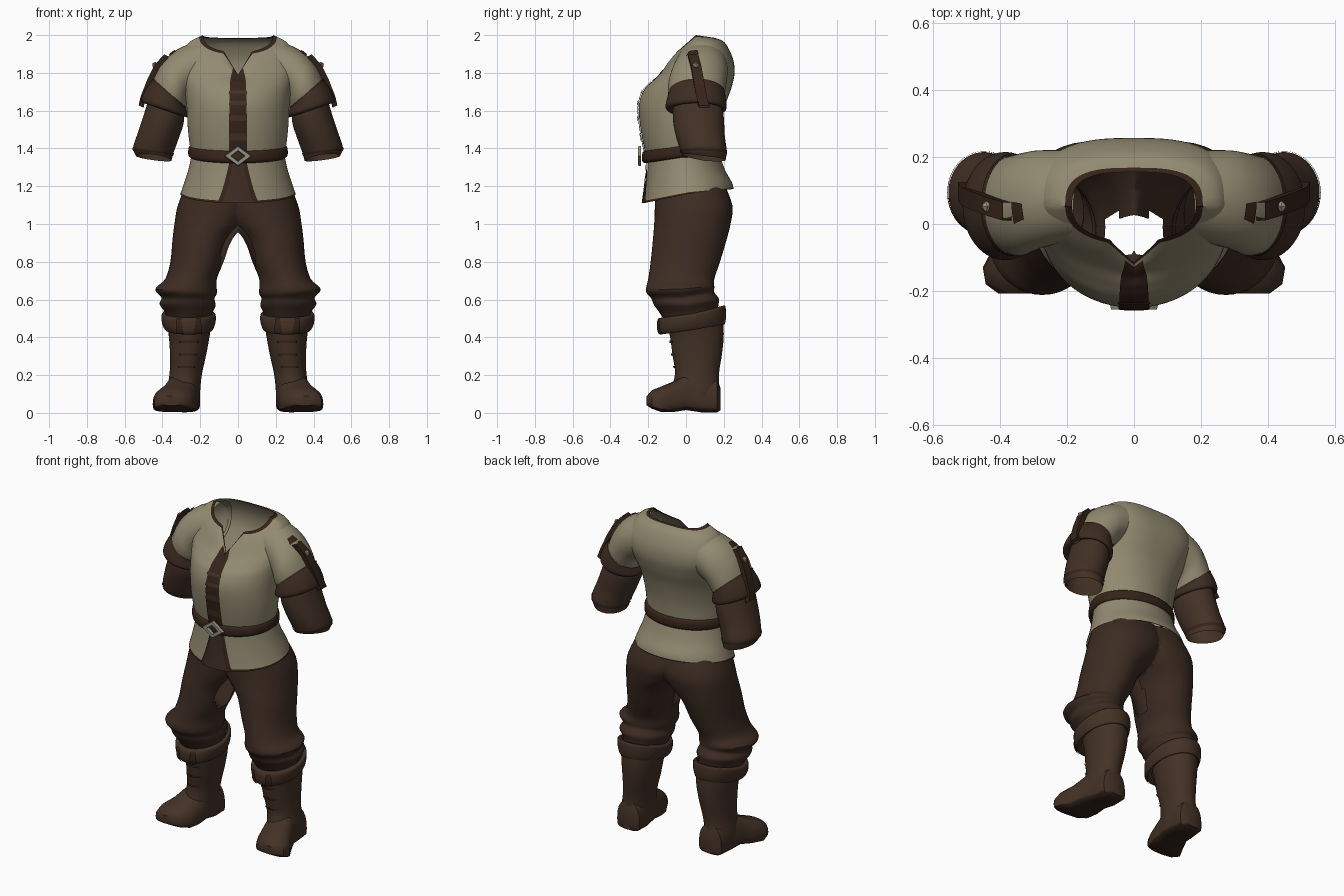
import bpy, bmesh, math
from mathutils import Vector

if "Cube" in bpy.data.objects:
    bpy.data.objects.remove(bpy.data.objects["Cube"])


def material(name, rgb):
    m = bpy.data.materials.new(name)
    m.diffuse_color = (*rgb, 1)
    m.use_nodes = True
    m.node_tree.nodes["Principled BSDF"].inputs["Base Color"].default_value = m.diffuse_color
    return m


TAN = material("tan cloth", (0.29, 0.255, 0.165))
TROUSER = material("trouser brown", (0.046, 0.025, 0.016))
LEATHER = material("leather brown", (0.056, 0.031, 0.019))
TRIM = material("dark trim", (0.036, 0.017, 0.010))
SOLE = material("sole brown", (0.033, 0.018, 0.012))
METAL = material("buckle metal", (0.30, 0.28, 0.21))


# A ring is an oval given by its two side points, its depth and its tilt
def ring(x0, z0, x1, z1, yf, yb, sf=0, sb=0, nf=2, nb=2, dip=0):
    return (x0, z0, x1, z1, yf, yb, sf, sb, nf, nb, dip)


def band(z, hw, yf, yb, **k):
    return ring(-hw, z, hw, z, yf, yb, **k)


def surf(rings, t, a):
    """Point on the smooth loft through the rings, at ring position t and angle a."""
    n = len(rings) - 1
    i = min(int(t), n - 1)
    f = t - i
    p = [rings[max(0, min(n, i + d))] for d in (-1, 0, 1, 2)]
    r = [0.5 * (2 * q1 + (q2 - q0) * f + (2 * q0 - 5 * q1 + 4 * q2 - q3) * f ** 2
                + (3 * q1 - q0 - 3 * q2 + q3) * f ** 3) for q0, q1, q2, q3 in zip(*p)]
    x0, z0, x1, z1, yf, yb, sf, sb, nf, nb, dip = r
    c, s = math.cos(a), math.sin(a)
    e = 2 / (nf if s < 0 else nb)
    cx = math.copysign(abs(c) ** e, c)
    sy = math.copysign(abs(s) ** e, s)
    x = (x0 + x1) / 2 + cx * (x1 - x0) / 2
    z = (z0 + z1) / 2 + cx * (z1 - z0) / 2 + (sf if s < 0 else sb) * abs(sy)
    y = (yf + yb) / 2 + sy * (yb - yf) / 2
    if s < 0:
        d = dip * max(0, 1 - abs(x) / 0.075)
        y, z = y - 0.55 * d, z - d
    return Vector((x, y, z))


def finish(name, bm, mats, mirror=False, rule=None, angle=40):
    if mirror:  # keep only the right half before mirroring
        bmesh.ops.bisect_plane(bm, geom=bm.verts[:] + bm.edges[:] + bm.faces[:],
                               plane_co=(0, 0, 0), plane_no=(1, 0, 0), clear_inner=True)
    bmesh.ops.recalc_face_normals(bm, faces=bm.faces)
    me = bpy.data.meshes.new(name)
    bm.to_mesh(me)
    bm.free()
    for m in mats:
        me.materials.append(m)
    ob = bpy.data.objects.new(name, me)
    bpy.context.collection.objects.link(ob)
    if rule:
        for p in me.polygons:
            p.material_index = rule(p)
    if mirror:
        ob.modifiers.new("Mirror", 'MIRROR').merge_threshold = 0.0005
    bpy.ops.object.select_all(action='DESELECT')
    ob.select_set(True)
    bpy.context.view_layer.objects.active = ob
    bpy.ops.object.shade_smooth_by_angle(angle=math.radians(angle))
    return ob


def grid(name, rows, closed, mats, skip=None, **k):
    bm = bmesh.new()
    v = [[bm.verts.new(p) for p in row] for row in rows]
    for r0, r1 in zip(v, v[1:]):
        m = len(r0)
        for j in range(m if closed else m - 1):
            if not (skip and skip(r0[j].co)):
                bm.faces.new((r0[j], r0[(j + 1) % m], r1[(j + 1) % m], r1[j]))
    return finish(name, bm, mats, **k)


def loft(name, rings, mats, segs=48, sub=4, edge=0, **k):
    """Loft through rings; the last edge rows take the second material."""
    n = (len(rings) - 1) * sub
    rows = [[surf(rings, i / sub, 2 * math.pi * j / segs) for j in range(segs)]
            for i in range(n + 1)]
    if edge:
        k["rule"] = lambda p: int(p.index >= (n - edge) * segs)
    return grid(name, rows, True, mats, **k)


def patch(name, rings, t0, t1, mid, w0, w1, mat, off=0.006, nu=12, nv=10, **k):
    """Thin strip lying just outside a loft."""
    rows = []
    for i in range(nv + 1):
        t = t0 + (t1 - t0) * i / nv
        w = w0 + (w1 - w0) * i / nv
        row = []
        centre = (surf(rings, t, 0) + surf(rings, t, math.pi)) / 2
        for j in range(nu + 1):
            p = surf(rings, t, mid + w * (2 * j / nu - 1))
            d = p - centre
            d.z = 0.0
            row.append(p + d.normalized() * off)
        rows.append(row)
    return grid(name, rows, False, [mat], **k)


FRONT = -math.pi / 2

# Tunic body with a split neckline
torso = [
    band(1.37, 0.25, -0.215, 0.17),
    band(1.50, 0.265, -0.24, 0.18),
    band(1.62, 0.272, -0.25, 0.205, nb=2.3),
    band(1.72, 0.285, -0.228, 0.24, sf=-0.02, nb=2.6),
    band(1.80, 0.30, -0.185, 0.257, sf=-0.05, nb=2.8),
    band(1.88, 0.30, -0.14, 0.247, sf=-0.085, nb=2.8, dip=0.03),
    band(1.96, 0.26, -0.095, 0.205, sf=-0.10, nb=2.8, dip=0.075),
    band(2.00, 0.185, -0.05, 0.155, sf=-0.09, sb=-0.015, nf=2.3, nb=3, dip=0.12),
]
loft("tunic_body", torso, [TAN, TRIM], segs=72, sub=6, edge=2)
patch("front_placket", torso, 0.1, 6.6, FRONT, 0.19, 0.10, TRIM, 0.006, 8, 36)
for i in range(4):
    patch("placket_fold", torso, 0.6 + i * 0.75, 0.85 + i * 0.75, FRONT, 0.17, 0.15,
          LEATHER, 0.010, 6, 3)

# Tunic skirt, hem and front flap
skirt = [
    band(1.38, 0.243, -0.20, 0.175),
    band(1.29, 0.262, -0.205, 0.205, sf=-0.01),
    band(1.21, 0.288, -0.215, 0.243, sf=-0.03, sb=0.01),
    band(1.16, 0.305, -0.225, 0.252, sf=-0.05, sb=0.025),
]
loft("tunic_skirt", skirt, [TAN, TRIM], segs=64, edge=1)
patch("flap_edge", skirt, 0.2, 3, FRONT, 0.15, 0.36, TRIM)
patch("skirt_flap", skirt, 0.2, 3, FRONT, 0.07, 0.27, TROUSER, 0.010)

# Belt and diamond buckle
belt = [band(z, 0.247 + d, -0.217 - d, 0.175 + d, sf=-0.03)
        for z, d in ((1.417, 0.0), (1.41, 0.012), (1.385, 0.017), (1.36, 0.014), (1.352, 0.0))]
loft("belt", belt, [TRIM], segs=64, sub=2)
bm = bmesh.new()
outline = [(0.068, 0), (0, 0.05), (-0.068, 0), (0, -0.05)]
loops = []
for k, y in ((1.08, -0.238), (1, -0.255), (0.58, -0.255), (0.52, -0.238)):
    loops.append([bm.verts.new((x * k, y, 1.36 + z * k)) for x, z in outline])
for a, b in zip(loops, loops[1:]):
    for j in range(4):
        bm.faces.new((a[j], a[(j + 1) % 4], b[(j + 1) % 4], b[j]))
finish("buckle", bm, [METAL], angle=15)

# Short sleeves, rolled cuffs and forearm sleeves
sleeve = [
    ring(0.21, 1.70, 0.18, 1.98, -0.05, 0.22),
    ring(0.255, 1.665, 0.32, 1.925, -0.075, 0.22),
    ring(0.27, 1.62, 0.41, 1.84, -0.095, 0.21),
    ring(0.28, 1.60, 0.465, 1.72, -0.085, 0.20),
]
loft("sleeve", sleeve, [TAN, TRIM], mirror=True, edge=1)
cuff = [
    ring(0.275, 1.615, 0.447, 1.77, -0.09, 0.205),
    ring(0.266, 1.595, 0.485, 1.72, -0.102, 0.212),
    ring(0.26, 1.575, 0.512, 1.662, -0.108, 0.215),
    ring(0.275, 1.565, 0.50, 1.64, -0.09, 0.205),
    ring(0.30, 1.58, 0.47, 1.65, -0.06, 0.18),
]
loft("sleeve_cuff", cuff, [TROUSER], mirror=True)
patch("cuff_edge", cuff, 0.0, 0.25, 0, math.pi, math.pi, TRIM, 0.004, 48, 3, mirror=True)
forearm = [
    ring(0.29, 1.63, 0.465, 1.69, -0.065, 0.185),
    ring(0.287, 1.54, 0.495, 1.59, -0.07, 0.20),
    ring(0.315, 1.45, 0.528, 1.49, -0.055, 0.205),
    ring(0.342, 1.375, 0.555, 1.405, -0.03, 0.215),
    ring(0.352, 1.335, 0.54, 1.36, -0.02, 0.21, sf=0.02, sb=-0.01),
]
loft("forearm_sleeve", forearm, [LEATHER], mirror=True)
patch("forearm_edge", forearm, 3.0, 3.3, 0, math.pi, math.pi, TRIM, 0.003, 48, 4, mirror=True)

# Shoulder strap with a stud
strap = [(0.385, 1.895), (0.435, 1.84), (0.475, 1.76), (0.51, 1.67), (0.52, 1.625)]
rows = []
for i, (x, z) in enumerate(strap):
    y0 = 0.01 + 0.015 * i
    rows.append([Vector((x + dx, y, z + dx * 0.5)) for dx, y in
                 ((-0.02, y0), (0.006, y0), (0.006, y0 + 0.055), (-0.02, y0 + 0.055))])
grid("shoulder_strap", rows, True, [TRIM], mirror=True, angle=30)
bm = bmesh.new()
bmesh.ops.create_icosphere(bm, subdivisions=1, radius=0.019)
bmesh.ops.translate(bm, verts=bm.verts, vec=(0.438, 0.052, 1.84))
finish("strap_stud", bm, [METAL], mirror=True)
patch("shoulder_patch", sleeve, 1.05, 1.35, -0.2, 0.14, 0.2, TRIM, 0.010, 4, 3, mirror=True)

# Trousers: two legs joined at the middle, open at the crotch
leg = [
    ring(-0.10, 1.22, 0.27, 1.22, -0.165, 0.20, nb=2.3),
    ring(-0.10, 1.10, 0.318, 1.10, -0.165, 0.245, nb=2.3),
    ring(-0.05, 1.01, 0.335, 1.01, -0.168, 0.238, nb=2.2),
    ring(0.03, 0.92, 0.347, 0.915, -0.175, 0.215),
    ring(0.075, 0.80, 0.358, 0.80, -0.187, 0.18),
    ring(0.112, 0.71, 0.385, 0.71, -0.20, 0.15),
    ring(0.112, 0.635, 0.438, 0.655, -0.212, 0.15, sb=0.02),
    ring(0.125, 0.605, 0.405, 0.61, -0.185, 0.15, sb=0.03),
    ring(0.118, 0.57, 0.415, 0.575, -0.17, 0.175, sb=0.03),
    ring(0.135, 0.53, 0.385, 0.53, -0.14, 0.17, sb=0.03),
    ring(0.15, 0.48, 0.37, 0.48, -0.11, 0.17),
]
loft("trouser_leg", leg, [TROUSER], mirror=True,
     skip=lambda p: p.x < 0.085 and -0.09 < p.y < 0.04 and 0.8 < p.z < 1.0)

# Boot shafts, folded tops and straps
boot = [
    ring(0.135, 0.51, 0.385, 0.51, -0.12, 0.19, sb=0.03),
    ring(0.148, 0.42, 0.368, 0.42, -0.088, 0.20),
    ring(0.168, 0.31, 0.36, 0.31, -0.072, 0.19),
    ring(0.19, 0.21, 0.362, 0.21, -0.058, 0.175),
    ring(0.20, 0.12, 0.375, 0.12, -0.075, 0.175),
    ring(0.20, 0.04, 0.37, 0.04, -0.06, 0.17),
]
loft("boot_shaft", boot, [LEATHER], mirror=True)
boot_top = [
    ring(0.135, 0.525, 0.385, 0.525, -0.125, 0.19, sf=-0.02, sb=0.04),
    ring(0.118, 0.515, 0.405, 0.515, -0.148, 0.208, sf=-0.02, sb=0.05),
    ring(0.12, 0.475, 0.402, 0.475, -0.15, 0.212, sf=-0.03, sb=0.04),
    ring(0.135, 0.44, 0.385, 0.44, -0.135, 0.205, sf=-0.025, sb=0.03),
    ring(0.15, 0.45, 0.37, 0.45, -0.10, 0.19, sf=-0.02, sb=0.03),
]
loft("boot_top", boot_top, [LEATHER], mirror=True)
for s in (-1, 1):
    patch("boot_top_tab", boot_top, 0.8, 3, FRONT + s * 0.35, 0.08, 0.17, TRIM, 0.008, 4, mirror=True)
for t in (1.35, 1.95, 2.6):
    patch("boot_strap", boot, t, t + 0.12, FRONT, 0.5, 0.5, TRIM, 0.007, 12, 2, mirror=True)

# Feet turned slightly outward, lofted from heel to toe
sections = [(0.183, 0.235, 0.325, 0.015, 0.13), (0.165, 0.205, 0.36, 0.003, 0.18),
            (0.08, 0.20, 0.372, 0.003, 0.20), (0.0, 0.205, 0.39, 0.015, 0.205),
            (-0.07, 0.212, 0.42, 0.004, 0.165), (-0.13, 0.225, 0.452, 0.004, 0.14),
            (-0.18, 0.25, 0.443, 0.022, 0.12), (-0.208, 0.30, 0.405, 0.04, 0.09)]
rows = []
for y, x0, x1, z0, z1 in sections:
    row = []
    for j in range(20):
        c, s = math.cos(j * math.pi / 10), math.sin(j * math.pi / 10)
        h = math.copysign(abs(s) ** (0.85 if s > 0 else 0.4), s)
        zm = z0 + (z1 - z0) * 0.3
        row.append(Vector(((x0 + x1) / 2 + (x1 - x0) / 2 * math.copysign(abs(c) ** 0.75, c),
                           y, zm + h * ((z1 - zm) if s > 0 else (zm - z0)))))
    rows.append(row)
caps = []
for sec in (rows[0], rows[-1]):
    mid = sum(sec, Vector()) / len(sec)
    caps.append([mid + (p - mid) * 0.02 for p in sec])
grid("boot_foot", [caps[0]] + rows + [caps[1]], True, [LEATHER, SOLE], mirror=True,
     rule=lambda p: int(p.normal.z < -0.5))
